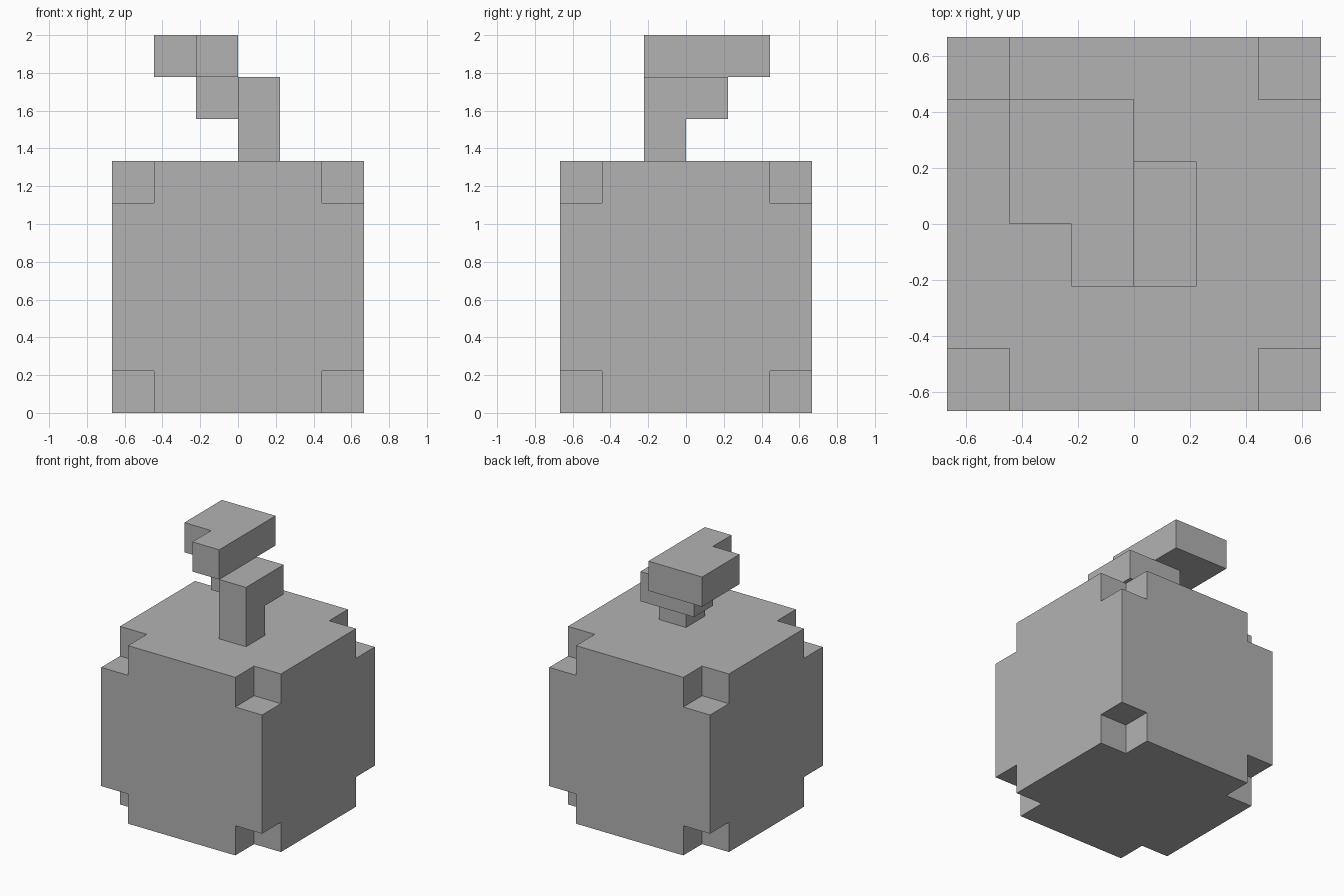
import bpy
import bmesh
import math
from mathutils import Vector

U = 2 / 9  # edge length of one cube cell

if "Cube" in bpy.data.objects:
    bpy.data.objects.remove(bpy.data.objects["Cube"], do_unlink=True)

grey = bpy.data.materials.new("plain grey")
grey.use_nodes = True
grey.diffuse_color = (0.448, 0.448, 0.448, 1)
grey.node_tree.nodes["Principled BSDF"].inputs["Base Color"].default_value = grey.diffuse_color


def block(x, y, z):
    """Set of cells filling the half-open ranges x, y and z."""
    return {(i, j, k) for i in range(*x) for j in range(*y) for k in range(*z)}


def build(name, cells):
    """Skin a set of cells with outward faces and merge the flat areas."""
    bm = bmesh.new()
    for cell in cells:
        centre = Vector(cell) + Vector((0.5, 0.5, 0.5))
        for axis in range(3):
            for sign in (-1, 1):
                n = Vector((0, 0, 0))
                n[axis] = sign
                if tuple(int(c + d) for c, d in zip(cell, n)) in cells:
                    continue
                a = Vector((0, 0, 0))
                a[(axis + 1) % 3] = 1
                b = n.cross(a)
                ring = [centre + (n + s * a + t * b) / 2
                        for s, t in ((-1, -1), (1, -1), (1, 1), (-1, 1))]
                bm.faces.new([bm.verts.new(p * U) for p in ring])
    bmesh.ops.remove_doubles(bm, verts=bm.verts, dist=U / 100)
    bmesh.ops.dissolve_limit(bm, angle_limit=math.radians(1),
                             verts=bm.verts, edges=bm.edges)
    mesh = bpy.data.meshes.new(name)
    bm.to_mesh(mesh)
    bm.free()
    mesh.materials.append(grey)
    obj = bpy.data.objects.new(name, mesh)
    bpy.context.collection.objects.link(obj)
    return obj


# Body: a big cube with its eight corner cells missing
body = block((-3, 3), (-3, 3), (0, 6))
corners = {(x, y, z) for x in (-3, 2) for y in (-3, 2) for z in (0, 5)}
build("body", body - corners)

# Stem: upright post, stepped bend and overhanging cap
post = block((0, 1), (-1, 0), (6, 8))
bend = block((-1, 1), (0, 1), (7, 8))
cap = block((-2, 0), (0, 2), (8, 9)) | block((-1, 0), (-1, 0), (8, 9))
build("stem", post | bend | cap)
